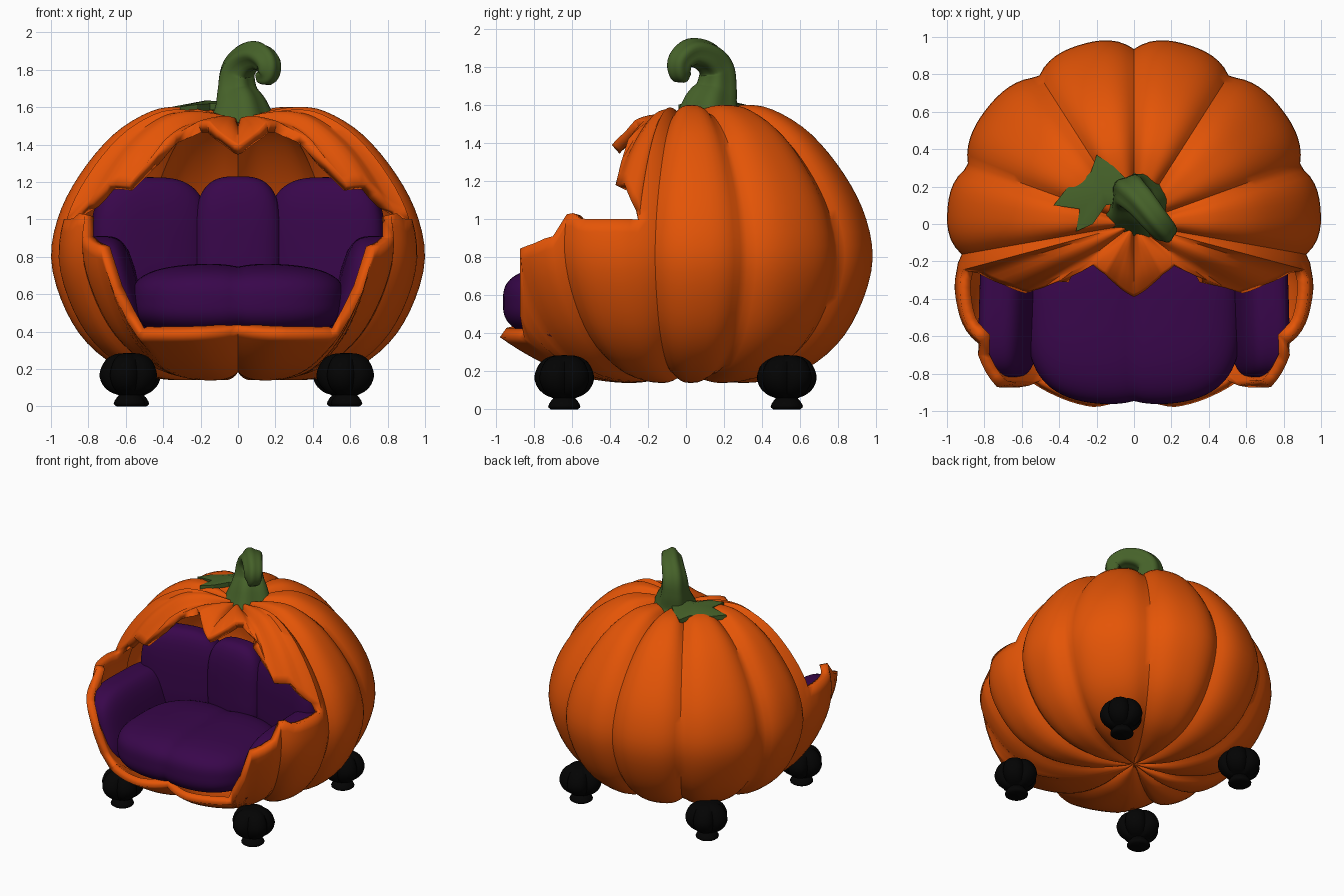
import bpy, bmesh, math
from mathutils import Vector, Matrix

if "Cube" in bpy.data.objects:
    bpy.data.objects.remove(bpy.data.objects["Cube"])


def material(name, rgb):
    m = bpy.data.materials.new(name)
    m.diffuse_color = (*rgb, 1)
    m.use_nodes = True
    m.node_tree.nodes["Principled BSDF"].inputs["Base Color"].default_value = m.diffuse_color
    return m


ORANGE = material("pumpkin orange", (0.78, 0.09, 0.002))
PURPLE = material("cushion purple", (0.04, 0.002, 0.07))
GREEN = material("stem green", (0.06, 0.12, 0.022))
BLACK = material("foot black", (0.001, 0.001, 0.001))


def finish(name, bm, mat, angle=40):
    me = bpy.data.meshes.new(name)
    bm.to_mesh(me)
    bm.free()
    ob = bpy.data.objects.new(name, me)
    bpy.context.collection.objects.link(ob)
    me.materials.append(mat)
    bpy.ops.object.select_all(action='DESELECT')
    ob.select_set(True)
    bpy.context.view_layer.objects.active = ob
    bpy.ops.object.shade_smooth_by_angle(angle=math.radians(angle))
    return ob


def spline(pts, u):
    """Catmull-Rom through pts, u in 0..1"""
    n = len(pts) - 1
    i = min(int(u * n), n - 1)
    t = u * n - i
    p = [Vector(pts[min(max(j, 0), n)]) for j in (i - 1, i, i + 1, i + 2)]
    return 0.5 * (2 * p[1] + (p[2] - p[0]) * t + (2 * p[0] - 5 * p[1] + 4 * p[2] - p[3]) * t * t
                  + (3 * p[1] - p[0] - 3 * p[2] + p[3]) * t ** 3)


def table(rows, x, col=1):
    for a, b in zip(rows, rows[1:]):
        if x <= b[0]:
            f = (x - a[0]) / (b[0] - a[0])
            return a[col] + (b[col] - a[col]) * f
    return rows[-1][col]


def loft(bm, rings):
    vs = [[bm.verts.new(p) for p in r] for r in rings]
    n = len(vs[0])
    for a, b in zip(vs, vs[1:]):
        for i in range(n):
            bm.faces.new((a[i], a[(i + 1) % n], b[(i + 1) % n], b[i]))
    bm.faces.new(vs[0][::-1])
    bm.faces.new(vs[-1])


# Pumpkin shell: ribbed columns, split at the front by the ragged opening
PROFILE = [(0, .2), (.15, .16), (.35, .14), (.6, .19), (.8, .33), (.93, .53), (1, .78),
           (.96, 1.02), (.84, 1.25), (.66, 1.46), (.46, 1.58), (.3, 1.6), (.13, 1.57), (0, 1.53)]
GROOVES = [0, 52, 80, 109, 147, 180]
# angle from front, edge height, outward flare
LOW_EDGE = [(0, .37, .12), (12, .37, .17), (32.5, .37, .17), (37.5, .62, .14), (40, .84, .15),
            (48, .9, .15), (50, .91, .15), (53, 1.06, .13), (58, 1.0, .09), (75, 1.0, 0)]
# angle from front, edge radius, edge height
LID_EDGE = [(0, .39, 1.39), (17.5, .335, 1.46), (30, .31, 1.52), (45, .31, 1.52), (52.5, .5, 1.42),
            (57.5, .69, 1.18), (65, .77, 1.19), (75, .91, 1.0)]
SAMPLES = [(i / 400, spline(PROFILE, i / 400)) for i in range(401)]


def t_at_z(z):
    return next(t for t, p in SAMPLES if t > .3 and p[1] >= z)


def t_at_r(r):
    return next(t for t, p in SAMPLES if t > .53 and p[0] <= r)


def rib(a, t):
    """Shell point (radius, z) with the groove pressed in"""
    for g, h in zip(GROOVES, GROOVES[1:]):
        if a <= h:
            f = 1 - .065 * abs(2 * (a - g) / (h - g) - 1) ** 3
            break
    p = spline(PROFILE, t)
    return p[0] * f, .8 + (p[1] - .8) * f


def low_point(a, s):
    """Lower shell, s = 0 at the bottom and 1 at the opening edge"""
    r, z = rib(a, t_at_z(table(LOW_EDGE, a)) * s)
    return r + table(LOW_EDGE, a, 2) * s ** (3 if a < 33 else 1.7), z


def polar(r, z, deg):
    q = math.radians(deg)
    return r * math.sin(q), -r * math.cos(q), z


N, ROWS = 144, 24
bm = bmesh.new()
thick = bm.verts.layers.deform.verify()
low, lid = [], []
for k in range(N):
    ang = -180 + 360 * k / N
    a = abs(ang)
    opening = a < 74.9
    low.append([bm.verts.new(polar(*low_point(a, i / ROWS), ang)) for i in range(ROWS + 1)])
    R, Z = table(LID_EDGE, a), table(LID_EDGE, a, 2)
    tu = t_at_r(R) if opening else t_at_z(1.0)
    r0, z0 = rib(a, tu)
    dr, dz = (R - r0, Z - z0) if opening else (0, 0)
    col = []
    for i in range(ROWS + 1):
        s = i / ROWS
        r, z = rib(a, tu + (1 - tu) * s)
        w = (1 - s) ** 2.2
        col.append(bm.verts.new(polar(max(r + dr * w, 0), z + dz * w, ang)))
    lid.append(col)
    # the wall is thick at the rim and thins away from it
    near = min(1, max(0, (95 - a) / 20))
    for i in range(ROWS + 1):
        low[k][i][thick][0] = near * (i / ROWS) ** 2
        col[i][thick][0] = near * (1 - i / ROWS)
for part in (low, lid):
    for k in range(N):
        c, d = part[k], part[(k + 1) % N]
        for i in range(ROWS):
            bm.faces.new((c[i], d[i], d[i + 1], c[i + 1]))
bmesh.ops.remove_doubles(bm, verts=bm.verts, dist=.0004)
shell = finish("pumpkin_shell", bm, ORANGE, 45)
shell.vertex_groups.new(name="rim")
sol = shell.modifiers.new("wall", 'SOLIDIFY')
sol.thickness, sol.offset = .06, -1
sol.vertex_group, sol.thickness_vertex_group = "rim", .3


def wall_radius(a, z):
    """Outer wall radius at an angle and height"""
    best = 0
    for i in range(8, 25):
        best, h = low_point(a, i / 24)
        if i > 12 and h >= z:
            break
    return best


# Cushions: rounded pillows, kept inside the wall
def cushion(name, centre, half, p=3.5, turn=0, lean=0, fit=False, seam=0):
    bm = bmesh.new()
    bmesh.ops.create_cube(bm, size=2)
    bmesh.ops.subdivide_edges(bm, edges=bm.edges[:], cuts=23, use_grid_fill=True)
    rot = Matrix.Rotation(math.radians(turn), 3, 'Z')
    for v in bm.verts:
        q = v.co / sum(abs(c) ** p for c in v.co) ** (1 / p)
        q = Vector(c * h for c, h in zip(q, half))
        f = 1 - seam * math.exp(-abs(q.x) / .07)
        q = Vector((q.x + lean * q.z, q.y * f, q.z * (1 - 2 * (1 - f))))
        v.co = rot @ q + Vector(centre)
        if fit:
            r = math.hypot(v.co.x, v.co.y)
            a = abs(math.degrees(math.atan2(v.co.x, -v.co.y)))
            k = min(1, (wall_radius(a, v.co.z) - .045) / r)
            v.co.x, v.co.y = v.co.x * k, v.co.y * k
    return finish(name, bm, PURPLE, 60)


cushion("seat", (0, -.49, .565), (.57, .478, .2), 3, seam=.045)
cushion("backrest_middle", (0, 0, .86), (.235, .13, .37), 3)
for side, s in (("left", -1), ("right", 1)):
    cushion("backrest_" + side, (s * .47, -.02, .85), (.32, .13, .375), 3, -s * 14)
    cushion("armrest_" + side, (s * .66, -.36, .63), (.13, .46, .28), 3.6, s * 2, s * .24, True)

# Feet: small lumpy bulbs on pads
FOOT = [(.07, 0), (.085, .015), (.07, .045), (.06, .06), (.1, .075), (.14, .11), (.16, .16),
        (.15, .21), (.12, .255), (.07, .28), (.01, .285)]
for name, x, y in (("front_left", -.58, -.64), ("front_right", .58, -.64),
                   ("back_left", -.56, .53), ("back_right", .56, .53)):
    bm = bmesh.new()
    rings = []
    for j in range(28):
        r, z = spline(FOOT, j / 27)
        ring = []
        for i in range(40):
            q = 2 * math.pi * i / 40
            k = r * (.8 + .2 * abs(math.sin(2.5 * q)) ** .6 if z > .065 else 1)
            ring.append((x + k * math.cos(q), y + k * math.sin(q), max(z, 0)))
        rings.append(ring)
    loft(bm, rings)
    finish("foot_" + name, bm, BLACK, 50)

# Stem: ribbed tapering tube that curls over
STEM = [(.015, .12, 1.5, .19), (.01, .13, 1.59, .145), (-.01, .16, 1.69, .105), (-.005, .16, 1.79, .09),
        (.045, .11, 1.855, .08), (.11, .03, 1.875, .072), (.16, -.03, 1.83, .065),
        (.155, -.03, 1.77, .055), (.11, .0, 1.76, .03)]
bm = bmesh.new()
rings = []
side = Vector((1, 0, 0))
for j in range(49):
    u = j / 48
    c = spline(STEM, u)
    tan = (spline(STEM, min(u + .01, 1)) - spline(STEM, max(u - .01, 0))).to_3d().normalized()
    side = (side - tan * side.dot(tan)).normalized()
    up = tan.cross(side)
    ring = []
    for i in range(30):
        q = 2 * math.pi * i / 30
        k = c[3] * (1 + .08 * math.cos(5 * q))
        ring.append(c.to_3d() + side * k * math.cos(q) + up * k * math.sin(q))
    rings.append(ring)
loft(bm, rings)
finish("stem", bm, GREEN, 60)

# Leaf: three points draped over the top
LEAF = [(-.03, .12), (-.05, .25), (-.11, .31), (-.2, .37), (-.23, .28), (-.26, .25), (-.36, .19),
        (-.43, .1), (-.29, .08), (-.31, -.04), (-.22, .0), (-.15, .1)]
bm = bmesh.new()
layers = []
for dz in (1.64, 1.605):
    rim = [bm.verts.new((x, y, dz - .12 * math.hypot(x, y))) for x, y in LEAF]
    layers.append((rim, bm.verts.new((-.17, .17, dz - .004))))
n = len(LEAF)
for i in range(n):
    j = (i + 1) % n
    for rim, mid in layers:
        bm.faces.new((rim[i], rim[j], mid))
    a, b = layers[0][0], layers[1][0]
    bm.faces.new((a[i], a[j], b[j], b[i]))
bmesh.ops.recalc_face_normals(bm, faces=bm.faces)
finish("leaf", bm, GREEN, 30)
